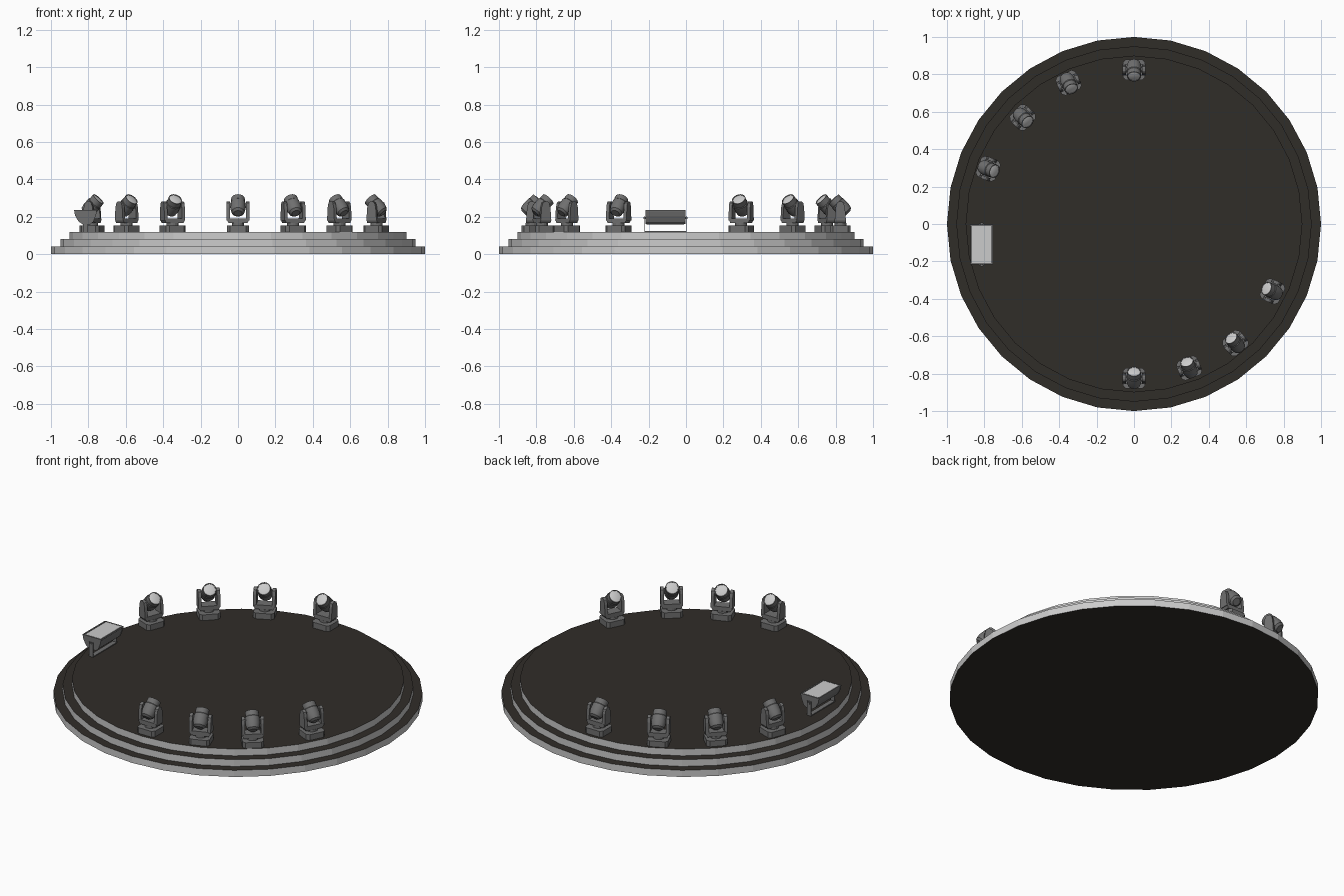
import bpy, bmesh, math
from mathutils import Matrix, Vector

if "Cube" in bpy.data.objects:
    bpy.data.objects.remove(bpy.data.objects["Cube"])


def material(name, rgb):
    m = bpy.data.materials.new(name)
    m.diffuse_color = (*rgb, 1)
    m.use_nodes = True
    m.node_tree.nodes["Principled BSDF"].inputs["Base Color"].default_value = m.diffuse_color
    return m


DARK = material("stage_black", (0.03, 0.026, 0.022))
BODY = material("housing_grey", (0.16, 0.16, 0.16))
LIGHT = material("light_grey", (0.6, 0.6, 0.6))


def prism(bm, pts, a, b, axis):
    """Extrude a 2D outline from a to b along x, y or z."""
    put = {"x": lambda p, h: (h, p[0], p[1]),
           "y": lambda p, h: (p[0], h, p[1]),
           "z": lambda p, h: (p[0], p[1], h)}[axis]
    lo = [bm.verts.new(put(p, a)) for p in pts]
    hi = [bm.verts.new(put(p, b)) for p in pts]
    bm.faces.new(lo[::-1])
    bm.faces.new(hi)
    n = len(pts)
    for i in range(n):
        bm.faces.new((lo[i], lo[(i + 1) % n], hi[(i + 1) % n], hi[i]))


def box(bm, x0, x1, y0, y1, z0, z1):
    prism(bm, [(x0, y0), (x1, y0), (x1, y1), (x0, y1)], z0, z1, "z")


def lathe(bm, profile, n, mat=Matrix()):
    """Closed solid of revolution from (radius, height) pairs."""
    rings = [[bm.verts.new(mat @ Vector((r * math.cos(2 * math.pi * i / n),
                                         r * math.sin(2 * math.pi * i / n), z)))
              for i in range(n)] for r, z in profile]
    bm.faces.new(rings[0][::-1])
    bm.faces.new(rings[-1])
    for p, q in zip(rings, rings[1:]):
        for i in range(n):
            j = (i + 1) % n
            bm.faces.new((p[i], p[j], q[j], q[i]))


def mesh(bm, name, *mats):
    bmesh.ops.recalc_face_normals(bm, faces=bm.faces)
    me = bpy.data.meshes.new(name)
    bm.to_mesh(me)
    bm.free()
    for m in mats:
        me.materials.append(m)
    return me


def place(me, name, mat=Matrix()):
    ob = bpy.data.objects.new(name, me)
    bpy.context.collection.objects.link(ob)
    ob.matrix_world = mat
    return ob


def octagon(w, d, c):
    return [(w, -d + c), (w, d - c), (w - c, d), (-w + c, d),
            (-w, d - c), (-w, -d + c), (-w + c, -d), (w - c, -d)]


# Stage: three stepped 32-sided discs, dark decks with light rims
for k, r in enumerate((1.0, 0.95, 0.90)):
    bm = bmesh.new()
    lathe(bm, [(r, 0.04 * k), (r, 0.04 * k + 0.04)], 32)
    bm.normal_update()
    for f in bm.faces:
        f.material_index = int(abs(f.normal.z) < 0.5)
    place(mesh(bm, f"stage_tier_{k + 1}", DARK, LIGHT), f"stage_tier_{k + 1}")

# Moving light: base with a swivel neck
bm = bmesh.new()
prism(bm, octagon(0.058, 0.055, 0.015), 0, 0.034, "z")
lathe(bm, [(0.032, 0.034), (0.032, 0.046)], 16)
base = mesh(bm, "light_base", BODY)

# Yoke: cross bar and two tapered arms with rounded tops
bm = bmesh.new()
prism(bm, [(-0.06, 0.065), (-0.05, 0.046), (0.05, 0.046), (0.06, 0.065),
           (0.044, 0.072), (-0.044, 0.072)], -0.03, 0.03, "y")
arm = [(-0.03, 0.06), (0.03, 0.06), (0.025, 0.13), (0.018, 0.155),
       (0.006, 0.163), (-0.006, 0.163), (-0.018, 0.155), (-0.025, 0.13)]
for s in (-1, 1):
    prism(bm, arm, s * 0.043, s * 0.061, "x")
yoke = mesh(bm, "light_yoke", BODY)

# Head: barrel tilted 45 degrees towards the stage centre, and its lens
tilt = Matrix.Translation((0, 0, 0.138)) @ Matrix.Rotation(math.radians(45), 4, "X")
bm = bmesh.new()
lathe(bm, [(0.022, -0.056), (0.034, -0.046), (0.04, -0.022), (0.04, 0.018),
           (0.037, 0.022), (0.037, 0.052), (0.032, 0.052), (0.031, 0.047)], 20, tilt)
for s in (-1, 1):
    box(bm, s * 0.034, s * 0.046, -0.012, 0.012, 0.126, 0.15)
head = mesh(bm, "light_head", BODY)
bm = bmesh.new()
lathe(bm, [(0.032, 0.046), (0.032, 0.050), (0.018, 0.054)], 20, tilt)
lens = mesh(bm, "light_lens", LIGHT)

spots = [(0, 0.825), (-0.35, 0.755), (-0.595, 0.57), (-0.78, 0.295),
         (0.74, -0.36), (0.542, -0.637), (0.295, -0.77), (0, -0.825)]
for i, (x, y) in enumerate(spots, 1):
    m = Matrix.Translation((x, y, 0.12)) @ Matrix.Rotation(
        math.atan2(y, x) - math.pi / 2, 4, "Z")
    for me in (base, yoke, head, lens):
        ob = place(me, f"{me.name}_{i}", m)
for me in (head, lens):
    me.shade_smooth()
    me.set_sharp_from_angle(angle=math.radians(35))

# Flood light: trough housing, end plates, glass and bracket
m = Matrix.Translation((-0.815, -0.11, 0.12))
trough = [(-0.058, 0.113), (-0.053, 0.085), (-0.035, 0.053), (-0.015, 0.04),
          (0.025, 0.04), (0.04, 0.053), (0.052, 0.085), (0.058, 0.113)]
bm = bmesh.new()
prism(bm, trough, -0.1, 0.1, "y")
for s in (-1, 1):
    prism(bm, [(x * 1.06, z * 1.02) for x, z in trough], s * 0.1, s * 0.106, "y")
    box(bm, s * 0.052, s * 0.06, -0.1, 0.1, 0.107, 0.117)
place(mesh(bm, "flood_housing", BODY), "flood_housing", m)
bm = bmesh.new()
box(bm, -0.05, 0.05, -0.098, 0.098, 0.108, 0.115)
place(mesh(bm, "flood_glass", LIGHT), "flood_glass", m)
bm = bmesh.new()
box(bm, -0.014, 0.014, -0.113, 0.113, 0, 0.005)
for s in (-1, 1):
    box(bm, -0.014, 0.014, s * 0.109, s * 0.113, 0.005, 0.085)
    box(bm, -0.007, 0.007, s * 0.104, s * 0.117, 0.068, 0.08)
place(mesh(bm, "flood_bracket", BODY), "flood_bracket", m)
